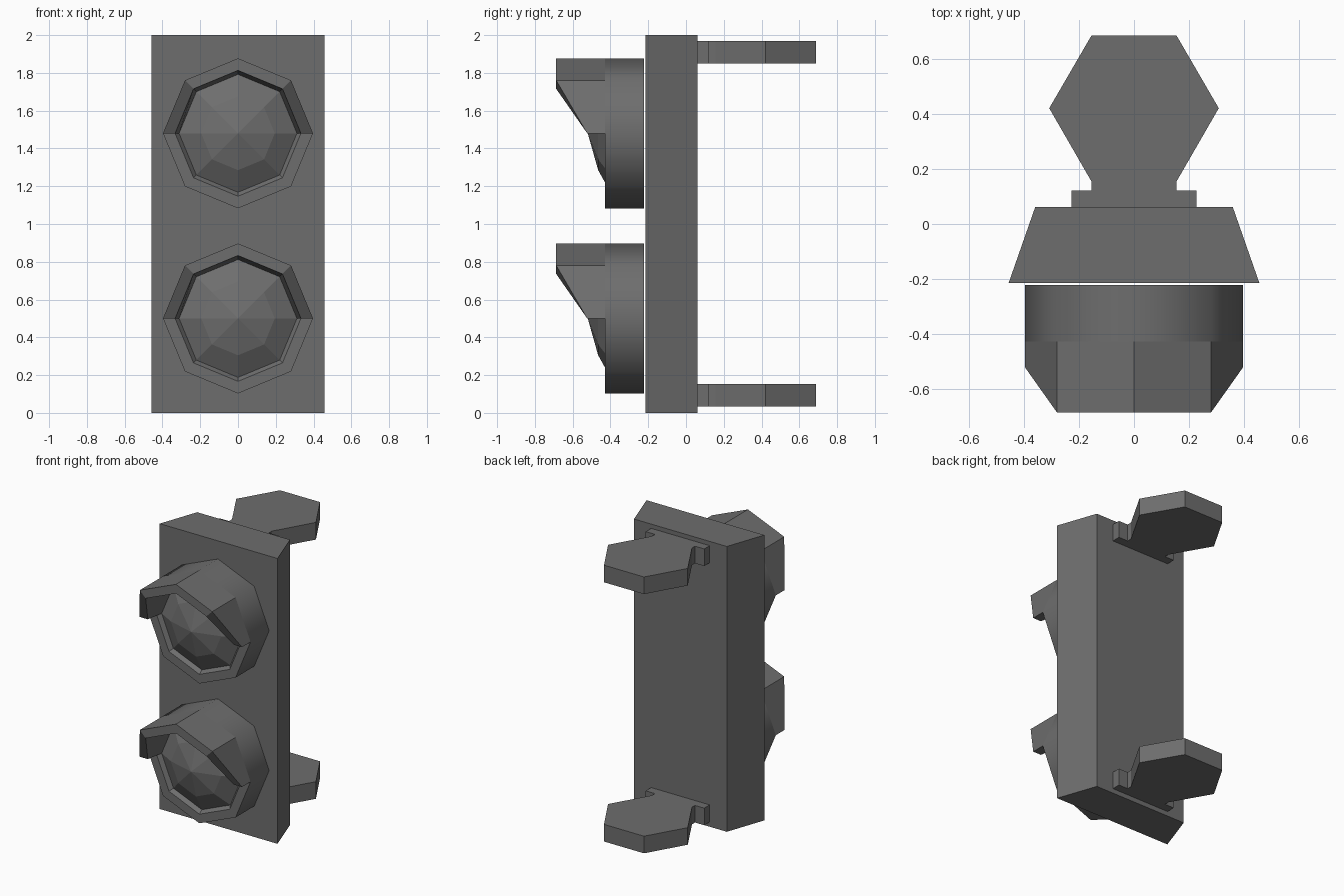
import bpy, bmesh
from math import cos, sin, pi

if "Cube" in bpy.data.objects:
    bpy.data.objects.remove(bpy.data.objects["Cube"])

# Dark grey finish shared by every part
dark = bpy.data.materials.new("dark_grey")
dark.diffuse_color = (0.155, 0.155, 0.155, 1)
dark.use_nodes = True
dark.node_tree.nodes["Principled BSDF"].inputs["Base Color"].default_value = dark.diffuse_color


def finish(name, bm, z=0.0):
    bmesh.ops.remove_doubles(bm, verts=bm.verts, dist=1e-4)
    bmesh.ops.recalc_face_normals(bm, faces=bm.faces)
    mesh = bpy.data.meshes.new(name)
    bm.to_mesh(mesh)
    bm.free()
    mesh.materials.append(dark)
    ob = bpy.data.objects.new(name, mesh)
    ob.location.z = z
    bpy.context.collection.objects.link(ob)
    return ob


def face(bm, pts, smooth=False):
    f = bm.faces.new([bm.verts.new(p) for p in pts])
    f.smooth = smooth


def prism(name, half, z0, z1):
    """Extrude upward a plan outline given by its right half."""
    outline = half + [(-x, y) for x, y in reversed(half)]
    bm = bmesh.new()
    base = bm.faces.new([bm.verts.new((x, y, z0)) for x, y in outline])
    ext = bmesh.ops.extrude_face_region(bm, geom=[base], use_keep_orig=True)
    top = [v for v in ext["geom"] if isinstance(v, bmesh.types.BMVert)]
    bmesh.ops.translate(bm, verts=top, vec=(0, 0, z1 - z0))
    return finish(name, bm)


def polar(i, r, y):
    a = i * pi / 4
    return (r * cos(a), y, r * sin(a))


# Tapered housing
prism("housing", [(0.457, -0.215), (0.36, 0.062)], 0, 2)

# Hexagonal mounting brackets
bracket = [(0.227, 0.06), (0.227, 0.122), (0.155, 0.122),
           (0.155, 0.155), (0.309, 0.422), (0.155, 0.687)]
prism("lower_bracket", bracket, 0.033, 0.153)
prism("upper_bracket", bracket, 1.85, 1.97)

R_OUT, R_IN, R_DEEP = 0.397, 0.333, 0.312
BACK, MID, DEEP = -0.222, -0.428, -0.40
HOOD = [-0.523, -0.687, -0.687, -0.687, -0.523]


def hood(name, z):
    bm = bmesh.new()
    for i in range(8):
        j = i + 1
        # Short ring all round, with the hood projecting over the upper half
        yi, yj = (HOOD[i], HOOD[j]) if i < 4 else (MID, MID)
        face(bm, [polar(i, R_OUT, BACK), polar(j, R_OUT, BACK),
                  polar(j, R_OUT, MID), polar(i, R_OUT, MID)], True)
        if i < 4:
            face(bm, [polar(i, R_OUT, MID), polar(j, R_OUT, MID),
                      polar(j, R_OUT, yj), polar(i, R_OUT, yi)])
        face(bm, [polar(i, R_OUT, yi), polar(j, R_OUT, yj),
                  polar(j, R_IN, yj), polar(i, R_IN, yi)])
        face(bm, [polar(i, R_IN, yi), polar(j, R_IN, yj),
                  polar(j, R_DEEP, DEEP), polar(i, R_DEEP, DEEP)])
    # Lower ends of the hood, and the back plate
    for i in (0, 4):
        face(bm, [polar(i, R_OUT, MID), polar(i, R_OUT, HOOD[0]),
                  polar(i, R_IN, HOOD[0]), polar(i, R_DEEP, DEEP),
                  polar(i, R_IN, MID)])
    face(bm, [polar(i, R_OUT, BACK) for i in range(8)])
    return finish(name, bm, z)


def lens(name, z):
    # Faceted dome
    bm = bmesh.new()
    r, y = 0.195, -0.465
    for i in range(8):
        j = i + 1
        face(bm, [polar(i, R_DEEP, DEEP), polar(j, R_DEEP, DEEP),
                  polar(j, r, y), polar(i, r, y)])
        face(bm, [polar(i, r, y), polar(j, r, y), (0, -0.52, 0)])
    return finish(name, bm, z)


for label, z in (("lower", 0.5), ("upper", 1.48)):
    hood(label + "_lamp_hood", z)
    lens(label + "_lamp_lens", z)
